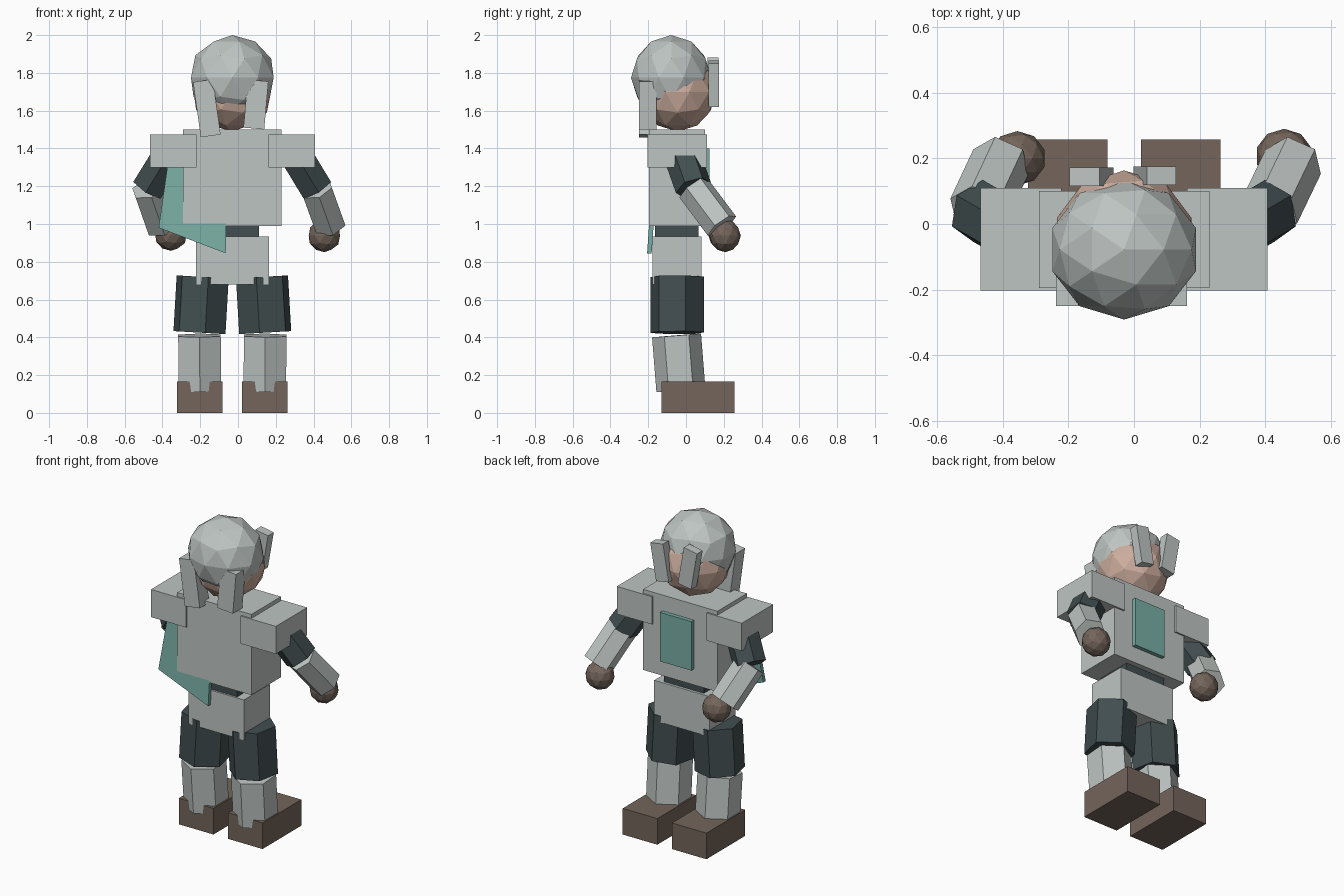
import bpy, bmesh, math
from mathutils import Vector, Matrix

if "Cube" in bpy.data.objects:
    bpy.data.objects.remove(bpy.data.objects["Cube"])

CX = -0.03  # body centre line


def material(name, rgb):
    m = bpy.data.materials.new(name)
    m.diffuse_color = (*rgb, 1)
    m.use_nodes = True
    m.node_tree.nodes["Principled BSDF"].inputs["Base Color"].default_value = m.diffuse_color
    return m


GREY = material("pale_grey", (0.515, 0.56, 0.54))
DARK = material("dark_slate", (0.054, 0.076, 0.08))
BROWN = material("brown_leather", (0.175, 0.13, 0.104))
TEAL = material("teal", (0.19, 0.42, 0.375))
SKIN = material("skin", (0.61, 0.42, 0.34))


def finish(name, bm, mat):
    bmesh.ops.recalc_face_normals(bm, faces=bm.faces)
    me = bpy.data.meshes.new(name)
    bm.to_mesh(me)
    bm.free()
    me.materials.append(mat)
    ob = bpy.data.objects.new(name, me)
    bpy.context.collection.objects.link(ob)
    return ob


def box(name, lo, hi, mat, tilt=0):
    """Box between two corners, tilted in degrees about its own y axis."""
    lo, hi = Vector(lo), Vector(hi)
    bm = bmesh.new()
    bmesh.ops.create_cube(bm, size=1)
    bm.transform(Matrix.Translation((lo + hi) / 2)
                 @ Matrix.Rotation(math.radians(tilt), 4, 'Y')
                 @ Matrix.Diagonal((*(hi - lo), 1)))
    return finish(name, bm, mat)


def ball(name, centre, radii, mat):
    bm = bmesh.new()
    bmesh.ops.create_icosphere(bm, subdivisions=2, radius=1)
    bm.transform(Matrix.Translation(centre) @ Matrix.Diagonal((*radii, 1)))
    return finish(name, bm, mat)


def limb(name, a, b, r, mat, twist=0):
    """Six-sided prism from a to b, one corner towards y at zero twist."""
    a, b = Vector(a), Vector(b)
    w = (b - a).normalized()
    v = (Vector((0, 1, 0)) - w * w.y).normalized()
    u = v.cross(w)
    bm = bmesh.new()
    rings = []
    for p in (a, b):
        ring = []
        for i in range(6):
            t = math.radians(60 * i + twist)
            ring.append(bm.verts.new(p + r * (math.cos(t) * v + math.sin(t) * u)))
        rings.append(ring)
    for i in range(6):
        j = (i + 1) % 6
        bm.faces.new((rings[0][i], rings[0][j], rings[1][j], rings[1][i]))
    bm.faces.new(rings[0])
    bm.faces.new(rings[1])
    return finish(name, bm, mat)


# trunk
box("torso", (-0.29, -0.195, 0.99), (0.23, 0.10, 1.50), GREY)
box("waist", (-0.17, -0.165, 0.90), (0.11, 0.065, 1.02), DARK)
box("pelvis", (-0.222, -0.177, 0.68), (0.165, 0.082, 0.935), GREY)
box("chest_panel", (-0.125, 0.09, 1.09), (0.095, 0.125, 1.40), TEAL)

# legs, feet and shoulder pads on both sides
for s, side in ((-1, "left"), (1, "right")):
    x = CX + s * 0.172
    limb(side + "_thigh", (CX + s * 0.157, -0.047, 0.72), (x + s * 0.002, -0.047, 0.425),
         0.145, DARK, -s * 12)
    limb(side + "_shin", (x + s * 0.002, -0.05, 0.41), (x, -0.027, 0.12), 0.13, GREY)
    box(side + "_foot", (x - 0.121, -0.13, 0), (x + 0.121, 0.257, 0.165), BROWN)
    px = CX + s * 0.314
    box(side + "_shoulder_pad", (px - 0.123, -0.203, 1.30), (px + 0.123, 0.11, 1.475), GREY)

# arms: shoulder, elbow, wrist, hand centre
arms = {
    "left": ((-0.37, -0.02, 1.36), (-0.475, 0.04, 1.19), (-0.405, 0.19, 0.99), (-0.355, 0.2, 0.945)),
    "right": ((0.31, -0.02, 1.36), (0.413, 0.04, 1.19), (0.485, 0.19, 0.99), (0.457, 0.207, 0.938)),
}
for side, (shoulder, elbow, wrist, hand) in arms.items():
    limb(side + "_upper_arm", shoulder, elbow, 0.098, DARK)
    limb(side + "_forearm", elbow, wrist, 0.092, GREY)
    ball(side + "_hand", hand, (0.087, 0.083, 0.087), BROWN)

# head, with the hair ball overlapping its back and top
ball("head", (CX, -0.045, 1.70), (0.215, 0.208, 0.21), SKIN)
ball("hair", (CX, -0.078, 1.775), (0.23, 0.213, 0.225), GREY)

# hair locks behind and in front
box("back_lock_left", (-0.218, -0.25, 1.465), (-0.112, -0.155, 1.76), GREY, -8)
box("back_lock_right", (0.04, -0.25, 1.505), (0.15, -0.155, 1.76), GREY, 5)
box("fringe_left", (-0.177, 0.115, 1.635), (-0.083, 0.172, 1.875), GREY, -10)
box("fringe_right", (0.018, 0.118, 1.625), (0.108, 0.175, 1.86), GREY, 10)

# cape: slanted sheet hanging behind the left side
bm = bmesh.new()
outline = ((-0.42, 0.98), (-0.065, 0.845), (-0.06, 1.40), (-0.36, 1.40))
layers = []
for off in (0, 0.024):
    layers.append([bm.verts.new((x, -0.206 + off + 0.07 * (z - 0.845), z)) for x, z in outline])
    bm.faces.new(layers[-1])
for i in range(4):
    j = (i + 1) % 4
    bm.faces.new((layers[0][i], layers[0][j], layers[1][j], layers[1][i]))
finish("cape", bm, TEAL)
